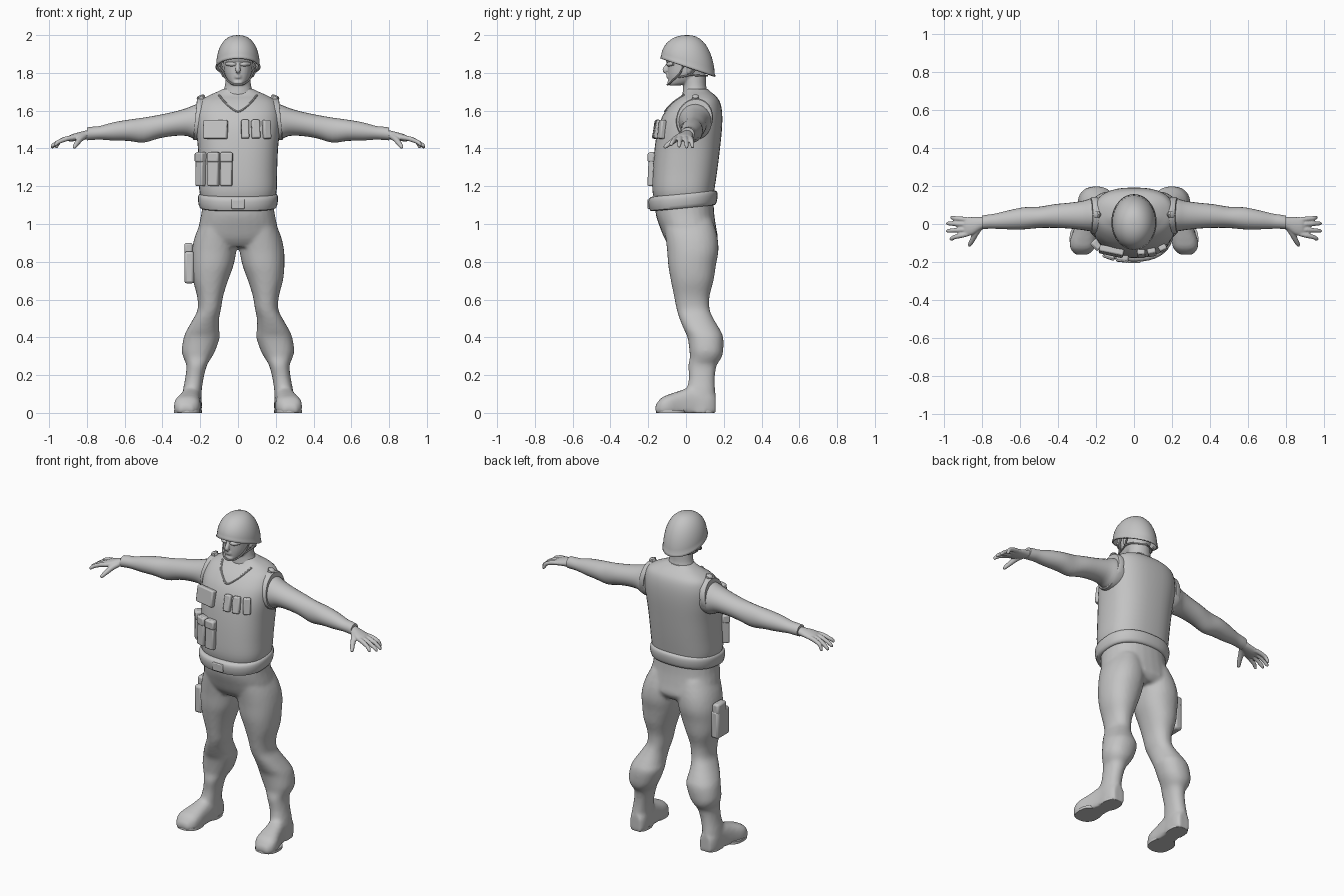
import bpy, bmesh, math
from mathutils import Vector as V
from mathutils.bvhtree import BVHTree

grey = bpy.data.materials.new("light_grey")
grey.diffuse_color = (0.55, 0.55, 0.55, 1)


def smooth_rows(rows, steps):
    """Catmull-Rom interpolation of section tuples."""
    out = []
    for i in range(len(rows) - 1):
        a, b, c, d = rows[max(i - 1, 0)], rows[i], rows[i + 1], rows[min(i + 2, len(rows) - 1)]
        for s in range(steps):
            t = s / steps
            out.append([0.5 * (2 * q + (r - p) * t + (2 * p - 5 * q + 4 * r - w) * t * t
                               + (3 * q - p - 3 * r + w) * t ** 3) for p, q, r, w in zip(a, b, c, d)])
    return out + [list(rows[-1])]


def ring(c, u, v, n=24, p=2.0):
    pts = []
    for k in range(n):
        a = 2 * math.pi * k / n
        ca, sa = math.cos(a), math.sin(a)
        pts.append(V(c) + V(u) * math.copysign(abs(ca) ** (2 / p), ca)
                   + V(v) * math.copysign(abs(sa) ** (2 / p), sa))
    return pts


def loft(rings, caps=True):
    n, vs, fs = len(rings[0]), [p for r in rings for p in r], []
    for i in range(len(rings) - 1):
        for k in range(n):
            j = (k + 1) % n
            fs.append((i * n + k, i * n + j, (i + 1) * n + j, (i + 1) * n + k))
    if caps:
        fs += [tuple(range(n))[::-1], tuple(range(len(vs) - n, len(vs)))]
    return vs, fs


def column(rows, steps=3, n=28, p=2.0, tilt=0.0):
    """Upright loft from rows of z, x0, x1, y0, y1."""
    rs = []
    for z, x0, x1, y0, y1 in smooth_rows(rows, steps):
        r = ring(((x0 + x1) / 2, (y0 + y1) / 2, z), ((x1 - x0) / 2, 0, 0), (0, (y1 - y0) / 2, 0), n, p)
        rs.append([V((q.x, q.y, q.z + tilt * q.y)) for q in r])
    return loft(rs)


def trunk(rows, **kw):
    return column([(z, -r, r, a, b) for z, r, a, b in rows], **kw)


def tube(rows, steps=4, n=10, flat=1.0):
    """Round limb along a path of x, y, z, radius."""
    s = smooth_rows(rows, steps)
    rs = []
    for i, q in enumerate(s):
        d = (V(s[min(i + 1, len(s) - 1)][:3]) - V(s[max(i - 1, 0)][:3])).normalized()
        side = d.cross(V((0, 0, 1)) if abs(d.z) < 0.9 else V((0, 1, 0))).normalized()
        rs.append(ring(q[:3], side * q[3], side.cross(d) * q[3] * flat, n))
    return loft(rs)


def make(name, parts, voxel=0, mirror=False):
    bm = bmesh.new()
    for vs, fs in parts:
        for s in ((1, -1) if mirror else (1,)):
            bv = [bm.verts.new((p[0] * s, p[1], p[2])) for p in vs]
            for f in fs:
                bm.faces.new([bv[i] for i in f])
    bmesh.ops.recalc_face_normals(bm, faces=bm.faces)
    me = bpy.data.meshes.new(name)
    bm.to_mesh(me)
    bm.free()
    me.materials.append(grey)
    ob = bpy.data.objects.new(name, me)
    bpy.context.collection.objects.link(ob)
    bpy.context.view_layer.objects.active = ob
    ob.select_set(True)
    bpy.ops.object.shade_smooth_by_angle(angle=math.radians(42))
    ob.select_set(False)
    if voxel:
        m = ob.modifiers.new("fuse", 'REMESH')
        m.mode, m.voxel_size, m.use_smooth_shade = 'VOXEL', voxel, True
        m = ob.modifiers.new("relax", 'SMOOTH')
        m.factor, m.iterations = 0.5, 3
    return ob


def box(name, c, size, yaw=0, pitch=0, bevel=0.008):
    x, y, z = (s / 2 for s in size)
    ob = make(name, [loft([[V((-x, -y, h)), V((x, -y, h)), V((x, y, h)), V((-x, y, h))] for h in (-z, z)])])
    ob.location, ob.rotation_euler = c, (pitch, 0, yaw)
    m = ob.modifiers.new("soft_edges", 'BEVEL')
    m.width, m.segments = bevel, 2
    return ob


# Trousers and boots, fused into one skin
pelvis = trunk([(1.13, .185, -.165, .145), (1.05, .195, -.16, .15), (.98, .21, -.137, .16),
                (.92, .215, -.112, .168), (.88, .17, -.08, .14)], p=2.3)
leg = column([(1.02, .01, .19, -.12, .14), (.94, .0, .226, -.11, .165), (.86, .008, .244, -.1, .172),
              (.78, .024, .246, -.094, .158), (.7, .053, .238, -.08, .146), (.62, .078, .217, -.064, .125),
              (.55, .09, .213, -.05, .125), (.5, .1, .236, -.035, .145), (.44, .1, .27, -.01, .18),
              (.4, .097, .287, .008, .197), (.33, .12, .298, .018, .197), (.29, .142, .288, .02, .187),
              (.25, .165, .273, .012, .162), (.18, .183, .28, .015, .152), (.1, .193, .295, .0, .155),
              (.0, .19, .3, .0, .155)], p=2.2)
foot = []
for y, cx, hw, h in smooth_rows([(.157, .24, .035, .1), (.12, .243, .052, .13), (.04, .248, .053, .14),
                                 (-.03, .258, .06, .118), (-.09, .268, .07, .098), (-.13, .272, .063, .08),
                                 (-.162, .275, .035, .04)], 3):
    foot.append([V((q.x, q.y, max(q.z, 0))) for q in ring((cx, y, h * .35), (hw, 0, 0), (0, 0, h * .65), 24, 2.6)])
make("trousers_and_boots", [pelvis], voxel=.011)
bpy.data.objects.remove(bpy.context.object)
trousers = make("trousers_and_boots", [pelvis] + [([V((s * p.x, p.y, p.z)) for p in g[0]], g[1])
                for g in (leg, loft(foot)) for s in (1, -1)], voxel=.011)
# Boot soles
soles = [ring((.243, .09, z), (.052, 0, 0), (0, .062, 0), 20, 2.6) for z in (0, .016)]
toes = [ring((.27, -.08, z), (.07, 0, 0), (0, .08, 0), 20, 2.4) for z in (0, .016)]
make("boot_soles", [loft(soles), loft(toes)], mirror=True)

# Padded vest and belt
vest = make("vest", [trunk([(1.12, .19, -.165, .14), (1.18, .205, -.178, .15), (1.28, .207, -.176, .165),
                            (1.4, .212, -.166, .18), (1.5, .222, -.15, .19), (1.57, .224, -.125, .192),
                            (1.62, .214, -.092, .187), (1.655, .195, -.058, .175), (1.68, .155, -.025, .155),
                            (1.7, .11, -.008, .13), (1.715, .08, -.002, .115)], steps=4, n=40, p=2.5)])
make("belt", [trunk([(1.085, .19, -.172, .145), (1.09, .203, -.19, .158), (1.12, .211, -.198, .166),
                     (1.148, .211, -.198, .166), (1.16, .203, -.188, .158), (1.163, .19, -.17, .145)],
                    steps=2, n=40, p=2.4, tilt=.1)])
bvh = BVHTree.FromPolygons([v.co for v in vest.data.vertices], [p.vertices for p in vest.data.polygons])


def on_vest(x, z, back=False):
    hit, nor, _, _ = bvh.ray_cast(V((x, 1 if back else -1, z)), V((0, -1 if back else 1, 0)))
    return hit, nor


# V-shaped neckline, and a rim around each arm opening
neck = [(-.1, 1.682), (-.075, 1.65), (-.04, 1.618), (0, 1.595), (.04, 1.618), (.075, 1.65), (.1, 1.682)]
make("neckline", [tube([(*on_vest(x, z)[0], .006) for x, z in neck], n=8)])
rims = [ring((x, .045, 1.555), (0, .098 * s, .01 * s), (-.012 * s, 0, .11 * s), 28) for x, s in
        ((.195, 1.0), (.222, 1.0), (.228, .95), (.228, .85))]
make("arm_opening", [loft(rims)], mirror=True)

# Pouches sitting on the vest front
for name, x, z, w, h, d in [("chest_pouch", -.117, 1.498, .13, .1, .035), ("small_pouch_1", .038, 1.5, .042, .1, .03),
                            ("small_pouch_2", .092, 1.5, .045, .1, .03), ("small_pouch_3", .148, 1.5, .043, .1, .03),
                            ("magazine_pouch_1", -.185, 1.29, .05, .18, .045),
                            ("magazine_pouch_2", -.125, 1.29, .06, .18, .04),
                            ("magazine_pouch_3", -.06, 1.29, .062, .18, .035)]:
    p, nor = on_vest(x, z)
    box(name, p + nor * d * .25, (w, d, h), math.atan2(nor.x, -nor.y) * .8, -math.asin(nor.z) * .8)
    if h > .15:
        box(name + "_flap", p + nor * d * .32 + V((0, 0, .062)), (w + .006, d, .05), math.atan2(nor.x, -nor.y) * .8)
box("belt_buckle", (0, -.195, 1.105), (.07, .02, .05), bevel=.005)

# Thigh holster
box("holster", (-.258, .03, .77), (.052, .12, .17), bevel=.014)
box("holster_top", (-.262, .045, .865), (.045, .085, .07), bevel=.012)

# Shoulder buttons
make("shoulder_button", [loft([ring((.192 + k * .3, .05, 1.655 + k), (r, 0, -r * .4), (0, r, 0), 6)
                               for k, r in ((0, .021), (.02, .021), (.027, .012))])], mirror=True)

# Sleeves: x, y centre, z centre, half depth, half height
arm = [(.15, .045, 1.55, .09, .1), (.22, .048, 1.54, .088, .094), (.27, .045, 1.54, .077, .074),
       (.34, .044, 1.53, .068, .064), (.42, .042, 1.515, .062, .062), (.5, .035, 1.497, .056, .066),
       (.58, .03, 1.496, .058, .056), (.66, .022, 1.49, .05, .048), (.73, .015, 1.483, .04, .036),
       (.77, .012, 1.48, .037, .035), (.8, .008, 1.477, .036, .034)]
make("sleeve", [loft([ring((x, y, z), (0, a, 0), (0, 0, b), 24) for x, y, z, a, b in smooth_rows(arm, 3)])],
     mirror=True)

# Hands with fingers, fused
palm = loft([ring((x, y, z), (0, a, 0), (0, 0, b), 16) for x, y, z, a, b in smooth_rows(
    [(.77, .01, 1.477, .028, .025), (.81, .003, 1.47, .034, .024), (.85, -.01, 1.462, .047, .022),
     (.885, -.014, 1.455, .05, .018), (.9, -.015, 1.451, .045, .012)], 3)])
hand = [palm]
for y0, y1, x1, z1 in ((.022, .034, .965, 1.402), (-.003, .003, .985, 1.4), (-.028, -.036, .985, 1.405),
                       (-.05, -.078, .968, 1.413)):
    hand.append(tube([(.87, y0, 1.457, .013), (.905, (2 * y0 + y1) / 3, 1.452, .0135),
                      (.945, (y0 + 2 * y1) / 3, 1.437, .012), (x1 - .006, y1, z1 + .012, .0105), (x1, y1, z1, .006)]))
hand.append(tube([(.81, -.015, 1.467, .016), (.835, -.05, 1.45, .0165), (.852, -.085, 1.428, .014),
                  (.865, -.108, 1.41, .011), (.869, -.116, 1.402, .006)]))
make("hand", hand, voxel=.0045, mirror=True)

# Neck and head, fused with nose, brow, lips, chin and ears
necks = trunk([(1.68, .085, -.02, .12), (1.73, .07, -.015, .107), (1.78, .065, -.02, .105), (1.83, .06, -.02, .1)])
skull = trunk([(1.733, .028, -.085, -.035), (1.745, .045, -.09, .02), (1.77, .061, -.094, .07),
               (1.8, .072, -.096, .1), (1.84, .077, -.096, .11), (1.88, .079, -.1, .118), (1.93, .072, -.085, .11),
               (1.965, .045, -.045, .075)], p=2.3)
nose = tube([(0, -.09, 1.858, .008), (0, -.102, 1.835, .011), (0, -.111, 1.815, .0145), (0, -.1, 1.803, .01)])
lips = [tube([(-.026, -.084, z, .004), (0, -.098, z, .007), (.026, -.084, z, .004)], flat=.8) for z in (1.788, 1.777)]
brow = tube([(-.062, -.07, 1.866, .007), (0, -.1, 1.87, .01), (.062, -.07, 1.866, .007)])
chin = tube([(-.02, -.08, 1.75, .012), (0, -.086, 1.748, .014), (.02, -.08, 1.75, .012)])
ears = [tube([(s * .076, .018, 1.85, .012), (s * .08, .022, 1.825, .016), (s * .075, .012, 1.795, .008)])
        for s in (1, -1)]
make("head", [necks, skull, nose, brow, chin] + lips + ears, voxel=.005)
# Eye shields
make("eye_shield", [tube([(.012, -.092, 1.846, .008), (.035, -.09, 1.846, .012), (.062, -.066, 1.848, .008)])],
     mirror=True)

# Helmet dome with a rim that drops towards the back
dome = []
for i in range(13):
    t = max(0, (i - 1) / 11.05) * math.pi / 2
    row = []
    for k in range(40):
        a = 2 * math.pi * k / 40
        f = (math.cos(t) ** .85) * (1.04 if i == 0 else 1)
        x, y = .115 * math.cos(a), (.134 if math.sin(a) > 0 else .13) * math.sin(a)
        zr = 1.843 - .36 * y - (.012 if i == 0 else 0)
        row.append(V((x * f, .008 + y * f + .01 * (1 - math.sin(t)) * math.sin(a), zr + (2 - zr) * math.sin(t))))
    dome.append(row)
vs, fs = loft(dome)
helmet = make("helmet", [(vs, [f for f in fs if f != tuple(range(40))[::-1]])])
m = helmet.modifiers.new("shell", 'SOLIDIFY')
m.thickness, m.offset = .009, -1
# Chin and nape straps
make("chin_strap", [tube([(.092, -.01, 1.85, .005), (.078, -.03, 1.8, .005), (.06, -.065, 1.765, .005),
                          (.03, -.09, 1.742, .005), (0, -.098, 1.738, .005)], n=8),
                    tube([(.098, .06, 1.83, .005), (.083, .02, 1.79, .005), (.07, -.04, 1.778, .005)], n=8),
                    tube([(.083, .02, 1.79, .005), (.07, .075, 1.785, .005), (0, .112, 1.785, .005)], n=8)], mirror=True)
